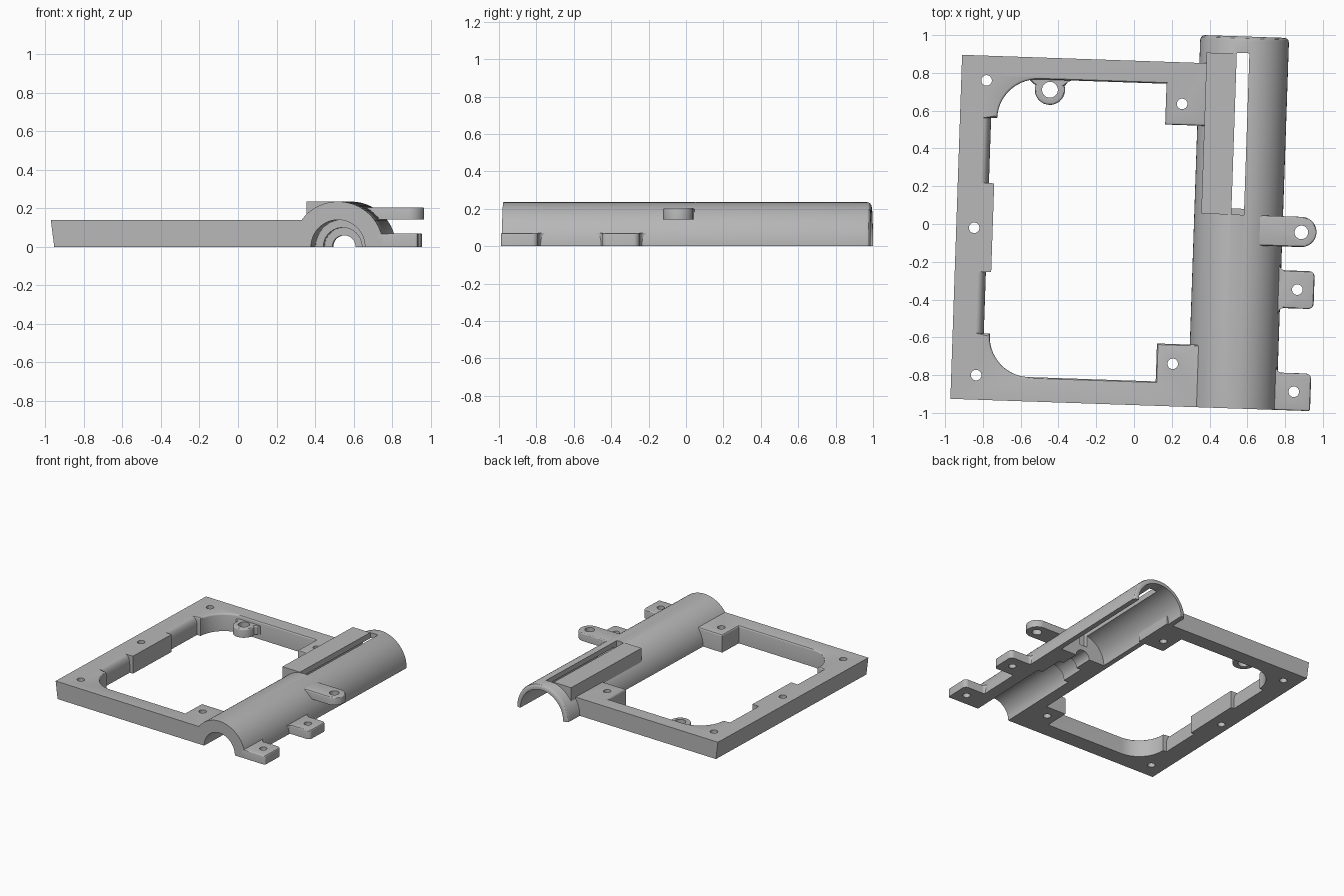
import bpy, bmesh, math
from mathutils import Matrix

if "Cube" in bpy.data.objects:
    bpy.data.objects.remove(bpy.data.objects["Cube"])

TURN = Matrix.Rotation(math.radians(-1.95), 4, 'Z')   # whole model sits slightly turned
H = 0.14                                              # frame height
CX, R = 0.552, 0.235                                  # tube axis and radius

grey = bpy.data.materials.new("light_grey")
grey.diffuse_color = (0.48, 0.48, 0.48, 1)
grey.use_nodes = True
grey.node_tree.nodes["Principled BSDF"].inputs["Base Color"].default_value = grey.diffuse_color


def arc(cx, cy, r, a0, a1, n=10):
    return [(cx + r * math.cos(math.radians(a0 + (a1 - a0) * i / n)),
             cy + r * math.sin(math.radians(a0 + (a1 - a0) * i / n))) for i in range(n + 1)]


def finish(name, bm):
    bmesh.ops.recalc_face_normals(bm, faces=bm.faces)
    me = bpy.data.meshes.new(name)
    bm.to_mesh(me)
    bm.free()
    ob = bpy.data.objects.new(name, me)
    bpy.context.collection.objects.link(ob)
    me.materials.append(grey)
    return ob


def prism(points, vec):
    """Solid made by sweeping a flat outline of 3D points along vec."""
    bm = bmesh.new()
    face = bm.faces.new([bm.verts.new(p) for p in points])
    new = bmesh.ops.extrude_face_region(bm, geom=[face])['geom']
    bmesh.ops.translate(bm, vec=vec, verts=[v for v in new if isinstance(v, bmesh.types.BMVert)])
    return bm


def plate(outline, z0, z1):
    return prism([(x, y, z0) for x, y in outline], (0, 0, z1 - z0))


def box(x0, x1, y0, y1, z0, z1):
    return plate([(x0, y0), (x1, y0), (x1, y1), (x0, y1)], z0, z1)


def cut(ob, bm):
    cutter = finish("cutter", bm)
    mod = ob.modifiers.new("cut", 'BOOLEAN')
    mod.operation, mod.solver, mod.object = 'DIFFERENCE', 'EXACT', cutter
    bpy.context.view_layer.objects.active = ob
    bpy.ops.object.modifier_apply(modifier=mod.name)
    bpy.data.objects.remove(cutter)


def drill(ob, x, y, r=0.028):
    cut(ob, plate(arc(x, y, r, 0, 348.75, 31), -0.1, 0.4))


def round_top(bm, z, rule, width=0.012):
    edges = [e for e in bm.edges if all(abs(v.co.z - z) < 1e-4 for v in e.verts)
             and rule((e.verts[0].co + e.verts[1].co) / 2)]
    bmesh.ops.bevel(bm, geom=edges, offset=width, segments=3, profile=0.5, affect='EDGES')


# Open frame with two rounded corners and two mounting pads
outline = [(-0.94, -0.958), (0.37, -0.958), (0.37, -0.628), (0.143, -0.628), (0.143, -0.829)]
outline += arc(-0.53, -0.616, 0.213, 270, 180, 14)
outline += [(-0.743, -0.626 + 0.02), (-0.815, -0.626 + 0.02), (-0.815, 0.535)]
outline += arc(-0.53, 0.535, 0.213, 180, 90, 14)
outline += [(0.147, 0.748), (0.147, 0.532), (0.37, 0.532), (0.37, 0.864), (-0.94, 0.864)]
bm = plate(outline, 0, H)
for v in bm.verts:                       # outer left wall leans in at the bottom
    if v.co.x < -0.93 and v.co.z < 0.01:
        v.co.x += 0.018
round_top(bm, H, lambda m: -0.8 < m.x < 0.36 and -0.9 < m.y < 0.8)
frame = finish("frame", bm)
for x, y in [(-0.806, 0.733), (-0.808, -0.828), (0.233, 0.644), (0.230, -0.733), (-0.845, -0.049)]:
    drill(frame, x, y)

# Rounded inner lip of the left rail, interrupted by a square pad
lip = [(-0.815, 0), (-0.775, 0)] + [(-0.815 + (x * 0.04), 0.07 + z * 0.07)
                                    for x, z in arc(0, 0, 1, 0, 90, 8)]
for name, y0, y1 in [("rail_lip_front", -0.606, -0.28), ("rail_lip_back", 0.19, 0.535)]:
    finish(name, prism([(x, y0, z) for x, z in lip], (0, y1 - y0, 0)))
finish("rail_pad", box(-0.815, -0.747, -0.28, 0.19, 0, H))

# Small eyelet hanging on the back rail
eye = [(-0.36, 0.76), (-0.58, 0.76), (-0.58, 0.745)]
eye += arc(-0.469, 0.695, 0.08, 165, 375, 20) + [(-0.375, 0.74), (-0.36, 0.745)]
bm = plate(eye, 0.04, 0.11)
round_top(bm, 0.11, lambda m: m.y < 0.735)
drill(finish("eyelet", bm), -0.469, 0.695, 0.042)

# Half tube with stepped bore: (position along the axis, radius)
profile = [(-0.958, 0.14), (-0.958, R), (0.988, R), (1.001, 0.231), (1.009, 0.222),
           (1.012, 0.21), (1.012, 0.195), (0.1, 0.195), (0.1, 0.06), (-0.05, 0.06),
           (-0.05, 0.1), (-0.25, 0.1), (-0.25, 0.14)]
bm = bmesh.new()
STEPS = 40
rings = [[bm.verts.new((CX + r * math.cos(math.pi * i / STEPS), y,
                        r * math.sin(math.pi * i / STEPS))) for y, r in profile]
         for i in range(STEPS + 1)]
n = len(profile)
for a, b in zip(rings, rings[1:]):
    for k in range(n):
        bm.faces.new((a[k], a[(k + 1) % n], b[(k + 1) % n], b[k]))
bm.faces.new(rings[0])
bm.faces.new(rings[-1][::-1])
tube = finish("half_tube", bm)
cut(tube, box(0.513, 0.58, 0.068, 0.924, 0.1, 0.4))

# Flat-topped block beside the slot, hollowed by the bore
block = finish("slot_block", box(0.354, 0.513, 0.067, 0.92, 0.1, R + 0.001))
cut(block, prism([(x, 0, z) for x, z in arc(CX, 0, 0.2, 0, 354, 59)], (0, 1.2, 0)))


# Screw tabs along the tube foot, with filleted roots
def tab(name, y0, y1, fillet_front):
    r, x0, x1, wall = 0.03, 0.755, 0.965, 0.778
    pts = [(x0, y1 + r)] + arc(wall + r, y1 + r, r, 180, 270, 6)
    pts += arc(x1 - r, y1 - r, r, 90, 0, 6)
    if fillet_front:
        pts += arc(x1 - r, y0 + r, r, 0, -90, 6)
        pts += arc(wall + r, y0 - r, r, 90, 180, 6) + [(x0, y0 - r)]
    else:
        pts += arc(x1 - 0.012, y0 + 0.012, 0.012, 0, -90, 4) + [(x0, y0)]
    bm = plate(pts, 0, 0.07)
    round_top(bm, 0.07, lambda m: m.x > 0.8, 0.008)
    drill(finish(name, bm), 0.876, (y0 + y1) / 2)


tab("front_tab", -0.958, -0.76, False)
tab("middle_tab", -0.418, -0.218, True)

# Raised rounded ear on the tube side
ear = [(0.665, -0.092), (0.665, 0.068)] + arc(0.887, -0.012, 0.08, 90, -90, 20)
bm = plate(ear, 0.143, 0.205)
round_top(bm, 0.205, lambda m: m.x > 0.67, 0.01)
drill(finish("ear", bm), 0.887, -0.014, 0.036)

# Turn everything and smooth the round faces
for ob in bpy.data.objects:
    ob.data.transform(TURN)
    ob.select_set(True)
bpy.context.view_layer.objects.active = frame
bpy.ops.object.shade_smooth_by_angle(angle=math.radians(30))
